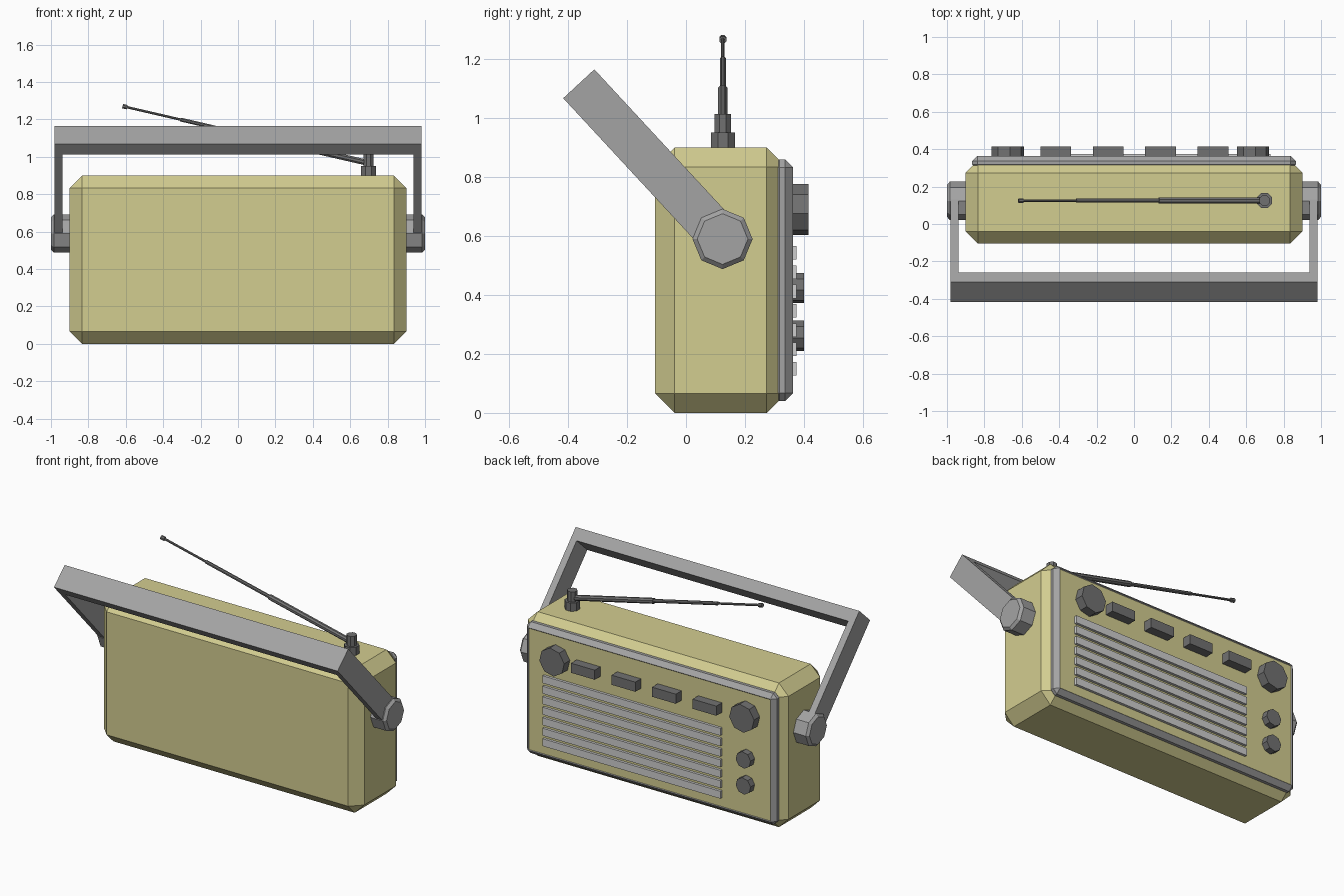
import bpy, bmesh, math
from mathutils import Vector, Matrix

if "Cube" in bpy.data.objects:
    bpy.data.objects.remove(bpy.data.objects["Cube"])


def material(name, rgb):
    m = bpy.data.materials.new(name)
    m.diffuse_color = (*rgb, 1)
    m.use_nodes = True
    m.node_tree.nodes["Principled BSDF"].inputs["Base Color"].default_value = m.diffuse_color
    return m


OLIVE = material("olive_case", (0.65, 0.61, 0.28))
GREY = material("mid_grey", (0.37, 0.37, 0.37))
LIGHT = material("light_grey", (0.62, 0.62, 0.62))
DARK = material("dark_grey", (0.165, 0.165, 0.165))


def finish(bm, name, *mats):
    bmesh.ops.recalc_face_normals(bm, faces=bm.faces)
    me = bpy.data.meshes.new(name)
    bm.to_mesh(me)
    bm.free()
    for m in mats:
        me.materials.append(m)
    ob = bpy.data.objects.new(name, me)
    bpy.context.collection.objects.link(ob)
    return ob


def box_bm(lo, hi, bevel=0):
    lo, hi = Vector(lo), Vector(hi)
    bm = bmesh.new()
    mat = Matrix.Translation((lo + hi) / 2) @ Matrix.Diagonal((*(hi - lo), 1))
    bmesh.ops.create_cube(bm, size=1, matrix=mat)
    if bevel:
        bmesh.ops.bevel(bm, geom=bm.edges[:], offset=bevel, segments=1,
                        profile=0.5, affect='EDGES')
    return bm


def lathe(name, origin, axis, profile, mat, turn=0.0, sides=8):
    """Low-poly turned part: profile is (distance along axis, radius)."""
    bm = bmesh.new()
    rot = Vector(axis).to_track_quat('Z', 'Y').to_matrix().to_4x4()
    xf = Matrix.Translation(origin) @ rot
    rings = []
    for h, r in profile:
        rings.append([bm.verts.new(xf @ Vector((r * math.cos(a), r * math.sin(a), h)))
                      for a in (turn + math.tau * i / sides for i in range(sides))])
    for a, b in zip(rings, rings[1:]):
        for i in range(sides):
            j = (i + 1) % sides
            bm.faces.new((a[i], a[j], b[j], b[i]))
    bm.faces.new(rings[0])
    bm.faces.new(rings[-1])
    return finish(bm, name, mat)


# case
finish(box_bm((-0.9, -0.105, 0), (0.9, 0.34, 0.9), 0.066), "case", OLIVE)

# control panel: grey frame around an olive, slightly sunk face
bm = box_bm((-0.865, 0.29, 0.04), (0.865, 0.363, 0.86), 0.027)
bm.normal_update()
back = max(bm.faces, key=lambda f: f.calc_center_median().y)
bmesh.ops.inset_individual(bm, faces=[back], thickness=0.006, depth=-0.004)
back.material_index = 1
finish(bm, "control_panel", GREY, OLIVE)

# speaker grille slats
for i in range(7):
    z = 0.15 + 0.0655 * i
    finish(box_bm((-0.5, 0.35, z - 0.023), (0.73, 0.375, z + 0.023)),
           f"grille_slat_{i + 1}", LIGHT)

# push buttons
for i in range(4):
    x = -0.418 + 0.28 * i
    finish(box_bm((x - 0.082, 0.35, 0.66), (x + 0.082, 0.415, 0.72)),
           f"button_{i + 1}", DARK)

# dials
for name, x, z, r, y in (("tuning_dial", -0.675, 0.69, 0.087, 0.415),
                         ("volume_dial", 0.637, 0.69, 0.087, 0.415),
                         ("upper_small_dial", -0.675, 0.424, 0.052, 0.4),
                         ("lower_small_dial", -0.675, 0.262, 0.052, 0.4)):
    lathe(name, (x, 0.35, z), (0, 1, 0), [(0, r), (y - 0.35, r)], DARK, 0.15)

# handle pivots
PIVOT = Vector((0, 0.124, 0.59))
for side, s in (("left", -1), ("right", 1)):
    lathe(f"{side}_handle_pivot", PIVOT + Vector((s * 0.88, 0, 0)), (s, 0, 0),
          [(0, 0.102), (0.105, 0.102), (0.12, 0.086)], GREY)

# carrying handle: U profile swung forward about the pivots
u = [(-0.98, 0), (-0.98, 0.718), (0.98, 0.718), (0.98, 0),
     (0.938, 0), (0.938, 0.643), (-0.938, 0.643), (-0.938, 0)]
bm = bmesh.new()
lo = [bm.verts.new((x, -0.072, z)) for x, z in u]
hi = [bm.verts.new((x, 0.072, z)) for x, z in u]
for i in range(8):
    j = (i + 1) % 8
    bm.faces.new((lo[i], lo[j], hi[j], hi[i]))
for ring in (lo, hi):
    for a, b, c, d in ((0, 1, 6, 7), (1, 2, 5, 6), (2, 3, 4, 5)):
        bm.faces.new((ring[a], ring[b], ring[c], ring[d]))
bm.transform(Matrix.Translation(PIVOT) @ Matrix.Rotation(math.radians(42.8), 4, 'X'))
finish(bm, "carrying_handle", GREY)

# antenna base and telescopic rod
lathe("antenna_base", (0.698, 0.125, 0.88), (0, 0, 1),
      [(0, 0.044), (0.072, 0.044), (0.072, 0.03), (0.135, 0.03)], DARK, math.pi / 8)
start, tip = Vector((0.698, 0.125, 0.967)), Vector((-0.617, 0.125, 1.271))
d = tip - start
n = d.length
lathe("antenna_rod", start, d,
      [(0, 0.017), (0.43 * n, 0.017), (0.43 * n, 0.011), (0.765 * n, 0.011),
       (0.765 * n, 0.007), (n - 0.025, 0.007), (n - 0.025, 0.013), (n, 0.013)],
      DARK, math.pi / 8)
